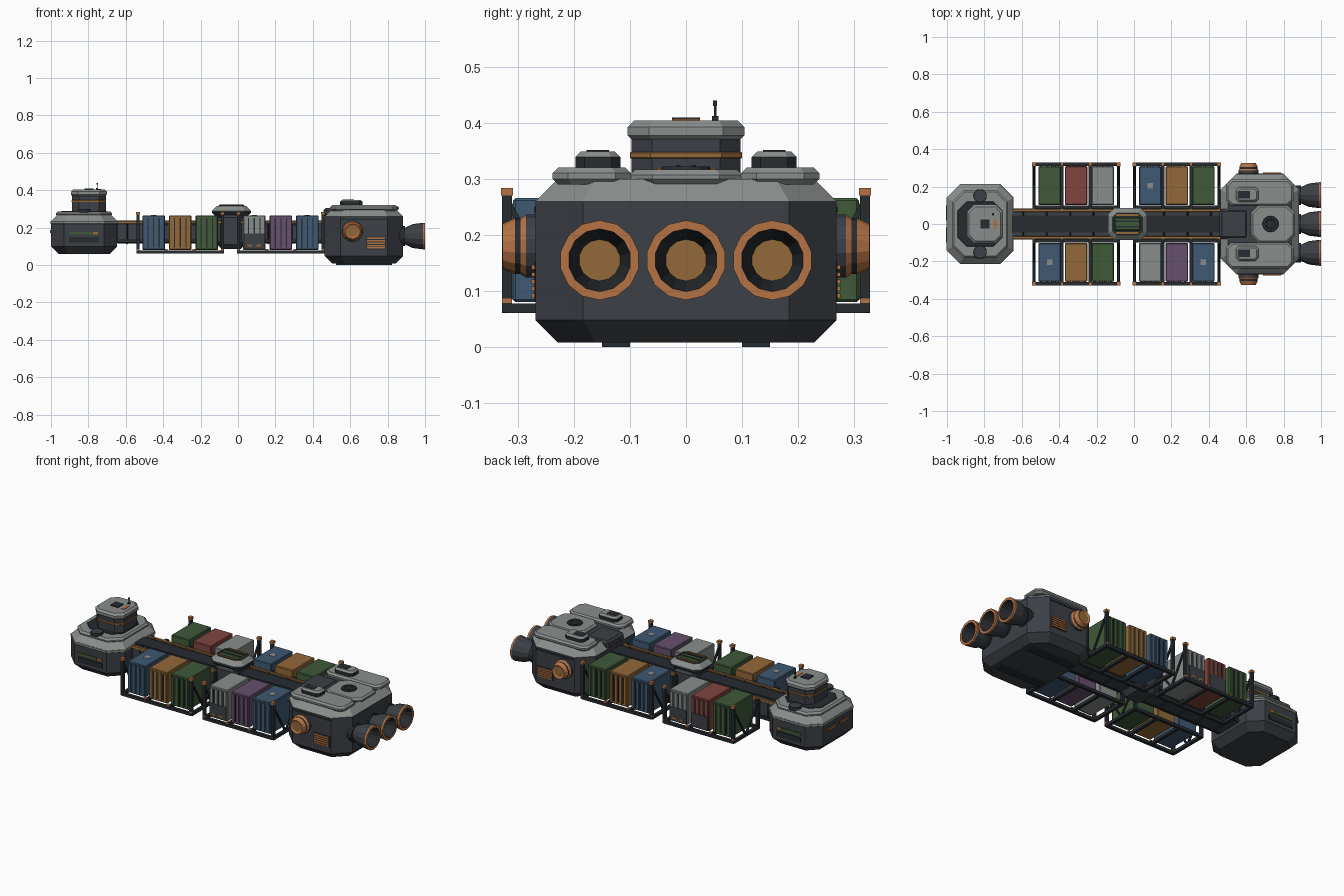
import bpy, bmesh, math
from mathutils import Vector

cube = bpy.data.objects.get("Cube")
if cube:
    bpy.data.objects.remove(cube, do_unlink=True)


def material(name, *rgb):
    mat = bpy.data.materials.new(name)
    mat.use_nodes = True
    mat.diffuse_color = (*rgb, 1)
    shader = mat.node_tree.nodes["Principled BSDF"]
    shader.inputs["Base Color"].default_value = (*rgb, 1)
    shader.inputs["Roughness"].default_value = 0.7
    return mat


SLATE = material("hull_slate", 0.045, 0.05, 0.06)
DARK = material("frame_dark", 0.02, 0.025, 0.03)
GREY = material("plate_grey", 0.25, 0.27, 0.26)
COPPER = material("copper", 0.46, 0.17, 0.06)
GOLD = material("gold", 0.29, 0.14, 0.04)
GREEN = material("green", 0.05, 0.1, 0.04)
RED = material("red", 0.22, 0.06, 0.05)
BLUE = material("blue", 0.05, 0.1, 0.17)
PURPLE = material("purple", 0.13, 0.08, 0.15)


def finish(name, bm, mats):
    bmesh.ops.recalc_face_normals(bm, faces=bm.faces)
    mesh = bpy.data.meshes.new(name)
    bm.to_mesh(mesh)
    bm.free()
    for mat in mats:
        mesh.materials.append(mat)
    ob = bpy.data.objects.new(name, mesh)
    bpy.context.collection.objects.link(ob)
    return ob


def mirror(ob):
    """Repeat a part on the other side of the centre line."""
    mod = ob.modifiers.new("mirror", "MIRROR")
    mod.use_axis = (False, True, False)
    return ob


def box(name, center, size, mat, bevel=0):
    bm = bmesh.new()
    bmesh.ops.create_cube(bm, size=1)
    bmesh.ops.scale(bm, vec=size, verts=bm.verts)
    bmesh.ops.translate(bm, vec=center, verts=bm.verts)
    ob = finish(name, bm, [mat])
    if bevel:
        mod = ob.modifiers.new("bevel", "BEVEL")
        mod.width, mod.segments = bevel, 1
    return ob


def skin(name, rings, bands, caps):
    """Bridge rings of points with one material per band and per end cap."""
    bm = bmesh.new()
    loops = [[bm.verts.new(point) for point in ring] for ring in rings]
    mats = list(dict.fromkeys([*bands, *caps]))
    for low, high, mat in zip(loops, loops[1:], bands):
        for i in range(len(low)):
            face = bm.faces.new((low[i - 1], low[i], high[i], high[i - 1]))
            face.material_index = mats.index(mat)
    for loop, mat in zip((loops[0], loops[-1]), caps):
        bm.faces.new(loop).material_index = mats.index(mat)
    return finish(name, bm, mats)


def octagon(x, y, half_x, half_y, z):
    """Rectangle with its corners cut in proportion to its short side."""
    cut = 0.4 * min(half_x, half_y)
    corner = [(half_x, half_y - cut), (half_x - cut, half_y)]
    half = corner + [(-px, py) for px, py in reversed(corner)]
    return [(x + px, y + py, z) for px, py in half + [(-px, -py) for px, py in half]]


def hull(name, x, y, half_x, half_y, low, high, chamfer, side, shoulder, top):
    """Octagonal block, chamfered all round at its bottom and top."""
    steps = [(chamfer, low), (0, low + chamfer), (0, high - chamfer), (chamfer, high)]
    rings = [octagon(x, y, half_x - inset, half_y - inset, z) for inset, z in steps]
    return skin(name, rings, [side, side, shoulder], [side, top])


def lathe(name, origin, axis, profile, bands, caps, sides=14):
    """Spin (radius, distance) points about an axis."""
    turn = Vector(axis).to_track_quat("Z", "Y")
    angles = [math.tau * (i + 0.5) / sides for i in range(sides)]
    rings = [[Vector(origin) + turn @ Vector((r * math.cos(a), r * math.sin(a), d)) for a in angles]
             for r, d in profile]
    return skin(name, rings, bands, caps)


def strut(name, start, end, radius, mat):
    span = Vector(end) - Vector(start)
    return lathe(name, start, span, [(radius, 0), (radius, span.length)], [mat], [mat, mat], sides=4)


# Command section at the nose
HEAD = -0.823
hull("head_hull", HEAD, 0, 0.177, 0.21, 0.06, 0.275, 0.04, SLATE, GREY, SLATE)
hull("head_belt", HEAD, 0, 0.18, 0.213, 0.22, 0.235, 0.002, GREY, GREY, GREY)
hull("head_deck", HEAD, 0, 0.15, 0.18, 0.26, 0.287, 0.01, GREY, GREY, GREY)
hull("head_deck_recess", HEAD, 0, 0.12, 0.12, 0.28, 0.29, 0.002, DARK, DARK, DARK)
mirror(lathe("deck_hatch", (HEAD, 0.15, 0.28), (0, 0, 1), [(0.036, 0), (0.034, 0.02)], [DARK], [DARK, SLATE]))
mirror(box("head_side_panel", (HEAD, 0.21, 0.135), (0.16, 0.01, 0.03), DARK))
mirror(box("head_green_stripe", (HEAD - 0.02, 0.21, 0.17), (0.12, 0.01, 0.014), GREEN))
mirror(box("head_gold_stripe", (HEAD + 0.06, 0.21, 0.17), (0.03, 0.01, 0.014), GOLD))
mirror(box("head_window", (-1, 0.06, 0.18), (0.01, 0.08, 0.015), GOLD))

# Bridge tower and antenna
BRIDGE = -0.797
hull("bridge_tower", BRIDGE, 0, 0.09, 0.097, 0.27, 0.38, 0.005, SLATE, SLATE, SLATE)
hull("bridge_windows", BRIDGE, 0, 0.092, 0.1, 0.336, 0.348, 0.002, GOLD, GOLD, GOLD)
hull("bridge_cap", BRIDGE, 0, 0.096, 0.104, 0.365, 0.404, 0.012, GREY, GREY, GREY)
box("bridge_roof_pod", (BRIDGE, 0, 0.404), (0.05, 0.05, 0.01), DARK)
box("bridge_roof_marker", (BRIDGE + 0.055, 0, 0.404), (0.02, 0.05, 0.006), COPPER)
for radius, base, tip in ((0.008, 0.4, 0.412), (0.003, 0.41, 0.435), (0.005, 0.43, 0.44)):
    strut("antenna", (-0.753, 0.052, base), (-0.753, 0.052, tip), radius, DARK)

# Spine with ribs, edge piping and side rails
MIDDLE, LENGTH = -0.09, 1.13
box("spine", (MIDDLE, 0, 0.173), (LENGTH, 0.15, 0.115), SLATE, bevel=0.012)
box("spine_top_walk", (MIDDLE, 0, 0.23), (LENGTH, 0.09, 0.016), DARK)
mirror(box("spine_gold_pipe", (MIDDLE, 0.073, 0.229), (LENGTH, 0.014, 0.014), GOLD))
mirror(box("spine_side_rail", (MIDDLE, 0.077, 0.13), (LENGTH, 0.012, 0.02), DARK))
for i in range(-4, 5):
    box("spine_rib", (MIDDLE + i * LENGTH / 9, 0, 0.173), (0.02, 0.158, 0.125), DARK, bevel=0.01)

# Central module
HUB = -0.035
hull("hub_body", HUB, 0, 0.075, 0.085, 0.085, 0.28, 0.025, SLATE, SLATE, SLATE)
hull("hub_cap", HUB, 0, 0.105, 0.085, 0.255, 0.315, 0.025, SLATE, GREY, DARK)
box("hub_green_panel", (HUB, 0, 0.313), (0.14, 0.07, 0.018), GREEN, bevel=0.006)
mirror(box("hub_gold_trim", (HUB, 0.048, 0.313), (0.12, 0.01, 0.012), GOLD))
mirror(box("hub_top_rib", (HUB, 0.014, 0.32), (0.13, 0.008, 0.01), DARK))

# Containers: ribbed outer face, some with a dark door and labels
WIDTH, DEPTH, HEIGHT = 0.12, 0.206, 0.185
CENTER_Y, CENTER_Z = 0.205, 0.173


def container(x, side, mat):
    face = side * (CENTER_Y + DEPTH / 2)
    box("container", (x, side * CENTER_Y, CENTER_Z), (WIDTH, DEPTH, HEIGHT), mat, bevel=0.004)
    for i in (-1, 0, 1):
        box("container_groove", (x + i * WIDTH / 4, face, CENTER_Z), (0.006, 0.004, HEIGHT * 0.85), DARK)
    for i in (-3, -1, 1, 3):
        box("container_rib", (x + i * WIDTH / 8, face, CENTER_Z), (0.016, 0.01, HEIGHT * 0.9), mat)
    if mat in (GREY, RED):
        box("container_door", (x, face, CENTER_Z - HEIGHT / 4), (WIDTH * 0.9, 0.014, HEIGHT * 0.45), SLATE)
    if mat == GREY:
        for i in (-1, 1):
            box("container_label", (x + i * WIDTH / 5, face, 0.105), (0.025, 0.018, 0.012), GOLD)
    if mat == BLUE:
        box("container_tag", (x, side * CENTER_Y, CENTER_Z + HEIGHT / 2), (0.03, 0.03, 0.003), GREY)


# Open racks: rails, cross beams, capped corner posts and end bracing
HALF, INNER, OUTER, FLOOR, BAR = 0.226, 0.09, 0.319, 0.069, 0.017


def rack(x, side, mats):
    for i, mat in enumerate(mats):
        container(x + (i - 1) * 0.142, side, mat)
    for y in (INNER, OUTER):
        box("rack_rail", (x, side * y, FLOOR), (HALF * 2, BAR, BAR), DARK)
    for i in (-3, -1, 1, 3):
        beam = x + i * HALF / 3
        box("rack_beam", (beam, side * CENTER_Y, FLOOR), (BAR, OUTER - INNER, BAR), DARK)
        box("rack_clip", (beam, side * OUTER, FLOOR + BAR * 0.8), (BAR, BAR, BAR / 2), COPPER)
        box("rack_mount", (beam, side * INNER, 0.22), (BAR, BAR * 2, BAR), DARK)
    for end in (x - HALF, x + HALF):
        box("rack_post", (end, side * OUTER, 0.167), (BAR, BAR, 0.21), DARK)
        box("rack_post_cap", (end, side * OUTER, 0.277), (BAR * 1.3, BAR * 1.3, 0.014), COPPER)
        box("rack_inner_post", (end, side * INNER, 0.148), (BAR, BAR, 0.175), DARK)
        foot = (end, side * CENTER_Y, FLOOR)
        strut("rack_brace", (end, side * OUTER, 0.26), foot, BAR * 0.4, DARK)
        strut("rack_brace", (end, side * INNER, 0.22), foot, BAR * 0.4, DARK)


FRONT_RACK, REAR_RACK = -0.309, 0.229
rack(FRONT_RACK, 1, [GREEN, RED, GREY])
rack(REAR_RACK, 1, [BLUE, GOLD, GREEN])
rack(FRONT_RACK, -1, [BLUE, GOLD, GREEN])
rack(REAR_RACK, -1, [GREY, PURPLE, BLUE])

# Engine section with roof plates and pods
ENGINE = 0.673
hull("engine_hull", ENGINE, 0, 0.21, 0.268, 0.008, 0.3, 0.04, SLATE, GREY, SLATE)
hull("engine_rear_plate", ENGINE + 0.07, 0, 0.118, 0.1, 0.29, 0.317, 0.01, GREY, GREY, GREY)
box("engine_front_channel", (ENGINE - 0.14, 0, 0.28), (0.15, 0.16, 0.05), SLATE, bevel=0.012)
lathe("engine_vent", (0.73, 0, 0.31), (0, 0, 1), [(0.046, 0), (0.042, 0.012), (0.026, 0.012), (0.024, 0.008)],
      [DARK, DARK, SLATE], [DARK, DARK])
mirror(hull("engine_side_plate", ENGINE, 0.168, 0.18, 0.07, 0.29, 0.32, 0.01, GREY, GREY, GREY))
mirror(hull("engine_pod", 0.605, 0.157, 0.06, 0.04, 0.31, 0.349, 0.01, DARK, GREY, GREY))
mirror(box("pod_intake", (0.59, 0.157, 0.348), (0.06, 0.04, 0.006), DARK))
mirror(box("engine_side_seam", (ENGINE, 0.267, 0.245), (0.25, 0.008, 0.01), DARK))
mirror(box("landing_skid", (ENGINE, 0.125, 0.006), (0.3, 0.05, 0.012), DARK))

# Side thrusters and louvres
mirror(lathe("side_thruster", (0.612, 0.255, 0.18), (0, 1, 0),
             [(0.056, 0), (0.056, 0.03), (0.05, 0.04), (0.05, 0.05), (0.04, 0.072), (0.03, 0.066)],
             [SLATE, COPPER, DARK, COPPER, COPPER], [COPPER, GOLD]))
mirror(box("louvre_back", (0.738, 0.267, 0.117), (0.107, 0.006, 0.067), DARK))
for i in range(-2, 3):
    mirror(box("louvre_slat", (0.738, 0.27, 0.117 + i * 0.0125), (0.097, 0.01, 0.008), COPPER))

# Main nozzles: flared bell, copper lip, dark throat
for i in (-1, 0, 1):
    origin = (0.86, i * 0.154, 0.155)
    lathe("main_nozzle", origin, (1, 0, 0),
          [(0.046, 0), (0.046, 0.035), (0.064, 0.075), (0.071, 0.13), (0.071, 0.14), (0.056, 0.14), (0.037, 0.06)],
          [SLATE, SLATE, SLATE, COPPER, COPPER, DARK], [SLATE, GOLD])
    lathe("nozzle_collar", origin, (1, 0, 0), [(0.054, 0), (0.054, 0.032)], [DARK], [DARK, DARK])
